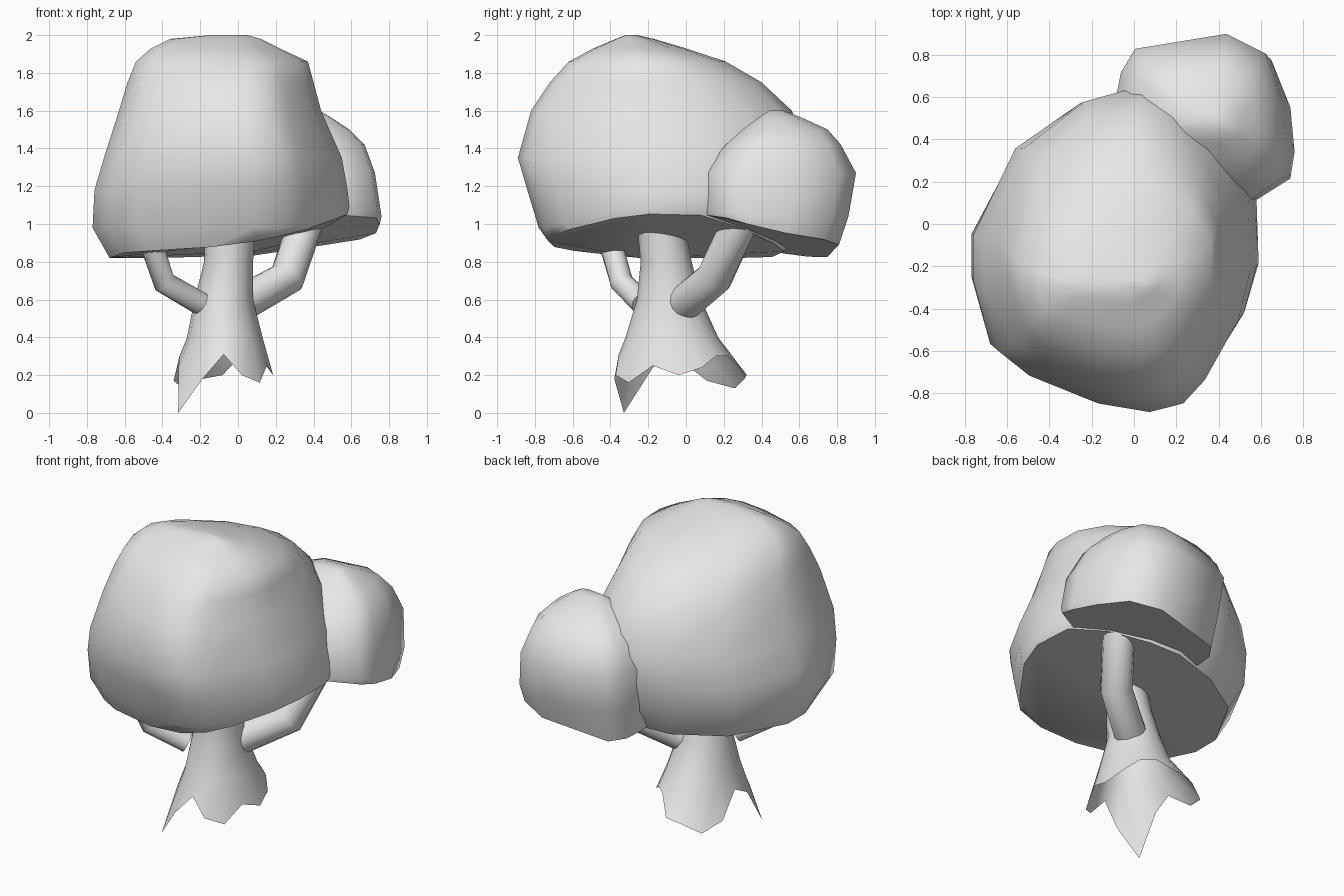
import bpy, bmesh, math
from mathutils import Vector

cube = bpy.data.objects.get("Cube")
if cube:
    bpy.data.objects.remove(cube, do_unlink=True)

grey = bpy.data.materials.new("plain_grey")
grey.use_nodes = True
COLOUR = (0.8, 0.8, 0.8, 1)
grey.diffuse_color = COLOUR
grey.node_tree.nodes["Principled BSDF"].inputs["Base Color"].default_value = COLOUR


def loft(name, rings, cap_start, cap_end, angle):
    """Skin a list of equal-length point rings."""
    bm = bmesh.new()
    loops = [[bm.verts.new(p) for p in ring] for ring in rings]
    n = len(loops[0])
    for a, b in zip(loops, loops[1:]):
        for i in range(n):
            j = (i + 1) % n
            bm.faces.new((a[i], a[j], b[j], b[i]))
    if cap_start:
        bm.faces.new(loops[0][::-1])
    if cap_end:
        bm.faces.new(loops[-1])
    mesh = bpy.data.meshes.new(name)
    bm.to_mesh(mesh)
    bm.free()
    mesh.materials.append(grey)
    obj = bpy.data.objects.new(name, mesh)
    bpy.context.collection.objects.link(obj)
    bpy.ops.object.select_all(action='DESELECT')
    obj.select_set(True)
    bpy.context.view_layer.objects.active = obj
    bpy.ops.object.shade_smooth_by_angle(angle=math.radians(angle))
    return obj


def fit(outline, x0, x1, y0, y1):
    """Stretch a plan outline to the given bounds."""
    xs, ys = zip(*outline)
    sx, sy = (x1 - x0) / (max(xs) - min(xs)), (y1 - y0) / (max(ys) - min(ys))
    return [(x0 + (x - min(xs)) * sx, y0 + (y - min(ys)) * sy) for x, y in outline]


def crown(name, outline, rim, rim_height, levels):
    """Domed foliage with a sloping flat underside."""
    rings = [[(x, y, rim_height(x, y)) for x, y in fit(outline, *rim)]]
    for z, *bounds in levels:
        ring = []
        for x, y in fit(outline, *bounds):
            ring.append((x, y, max(z, rim_height(x, y) + 0.03)))
        rings.append(ring)
    loft(name, rings, True, True, 50)


# Large crown
crown("large_crown",
      [(0.59, -0.23), (0.58, 0.1), (0.45, 0.38), (0.25, 0.57), (0.06, 0.64),
       (-0.25, 0.56), (-0.56, 0.34), (-0.76, -0.08), (-0.76, -0.3), (-0.68, -0.61),
       (-0.53, -0.72), (-0.18, -0.85), (0.08, -0.89), (0.25, -0.85), (0.36, -0.74),
       (0.53, -0.46)],
      (-0.68, 0.58, -0.73, 0.52),
      lambda x, y: (0.82 + 0.24 * max(0, (x + 0.67) / 1.26) ** 3.8
                    + 0.11 * max(0, -y - 0.25)),
      [(0.98, -0.77, 0.59, -0.78, 0.6), (1.18, -0.76, 0.58, -0.84, 0.65),
       (1.35, -0.71, 0.55, -0.89, 0.66), (1.6, -0.63, 0.44, -0.82, 0.56),
       (1.75, -0.585, 0.4, -0.72, 0.4), (1.86, -0.54, 0.37, -0.62, 0.21),
       (1.93, -0.46, 0.22, -0.49, 0), (1.98, -0.36, 0.12, -0.37, -0.17),
       (2.0, -0.14, 0.05, -0.32, -0.26)])

# Small crown behind
crown("small_crown",
      [(0.76, 0.36), (0.74, 0.58), (0.65, 0.81), (0.46, 0.9), (0.01, 0.83),
       (-0.06, 0.72), (-0.09, 0.58), (-0.1, 0.4), (0.02, 0.2), (0.54, 0.1),
       (0.74, 0.23)],
      (-0.07, 0.75, 0.1, 0.81),
      lambda x, y: 0.82 + 0.15 * max(0, x) + 0.3 * max(0, 0.8 - y) ** 2,
      [(1.04, -0.09, 0.76, 0.09, 0.86), (1.27, -0.1, 0.725, 0.09, 0.9),
       (1.42, -0.03, 0.67, 0.21, 0.82), (1.5, 0.05, 0.59, 0.3, 0.75),
       (1.56, 0.16, 0.5, 0.38, 0.62), (1.6, 0.28, 0.43, 0.44, 0.52)])

# Hollow trunk with a ragged, flared foot
circle = [(math.cos(math.tau * i / 16), math.sin(math.tau * i / 16)) for i in range(16)]
foot_heights = [0.2, 0.24, 0.3, 0.3, 0.2, 0.18, 0.13, 0.17,
                0.3, 0.24, 0, 0.18, 0.31, 0.2, 0.16, 0.25]
collar_bounds = (-0.27, 0.13, -0.32, 0.17)
collar = fit(circle, *collar_bounds)
flare = fit(circle, -0.37, 0.2, -0.42, 0.36)
foot = []
for (cx, cy), (fx, fy), z in zip(collar, flare, foot_heights):
    t = min(1.4, (0.4 - z) / 0.25)
    foot.append((cx + (fx - cx) * t, cy + (fy - cy) * t, z))
trunk = [foot]
for z, *bounds in [(0.4, *collar_bounds), (0.6, -0.23, 0.08, -0.26, 0.08),
                   (0.8, -0.18, 0.08, -0.24, 0.03), (1.0, -0.17, 0.09, -0.26, -0.01)]:
    trunk.append([(x, y, z) for x, y in fit(circle, *bounds)])
loft("trunk", trunk, False, False, 60)


def branch(name, path, radius):
    """Bent round limb with mitred joints."""
    pts = [Vector(p) for p in path]
    rings = []
    for i, p in enumerate(pts):
        way = (pts[min(i + 1, len(pts) - 1)] - pts[max(i - 1, 0)]).normalized()
        turn = way.to_track_quat('Z', 'Y')
        rings.append([p + turn @ Vector((c * radius, s * radius, 0)) for c, s in circle])
    loft(name, rings, True, True, 60)


branch("front_branch", [(-0.2, -0.23, 0.58), (-0.39, -0.34, 0.69), (-0.46, -0.4, 0.9)], 0.062)
branch("back_branch", [(0.02, -0.01, 0.58), (0.26, 0.15, 0.715), (0.36, 0.29, 1.02)], 0.096)
